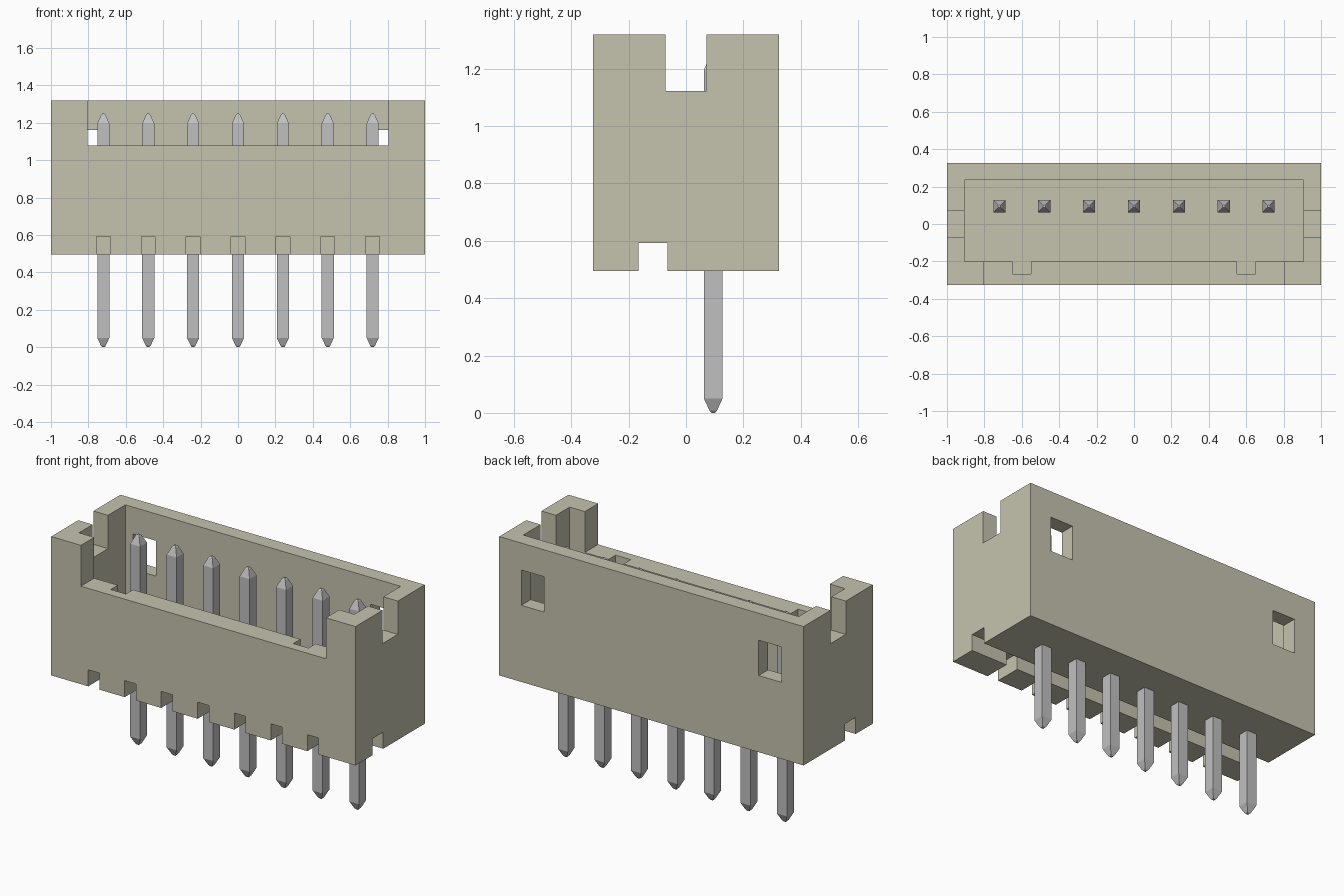
import bpy
import bmesh

cube = bpy.data.objects.get("Cube")
if cube:
    bpy.data.objects.remove(cube, do_unlink=True)


def make_material(name, color):
    mat = bpy.data.materials.new(name)
    mat.use_nodes = True
    mat.diffuse_color = color
    mat.node_tree.nodes["Principled BSDF"].inputs["Base Color"].default_value = color
    return mat


beige = make_material("beige plastic", (0.56, 0.55, 0.43, 1))
grey = make_material("grey metal", (0.53, 0.53, 0.53, 1))


def link_mesh(name, bm, mat):
    bmesh.ops.recalc_face_normals(bm, faces=bm.faces)
    mesh = bpy.data.meshes.new(name)
    bm.to_mesh(mesh)
    bm.free()
    mesh.materials.append(mat)
    obj = bpy.data.objects.new(name, mesh)
    bpy.context.collection.objects.link(obj)
    return obj


def box(name, x, y, z, mat=beige):
    bm = bmesh.new()
    bmesh.ops.create_cube(bm, size=1)
    for v in bm.verts:
        for i, (lo, hi) in enumerate((x, y, z)):
            v.co[i] = hi if v.co[i] > 0 else lo
    return link_mesh(name, bm, mat)


def cut(target, x, y, z):
    cutter = box("cutter", x, y, z)
    cutter.hide_render = True
    mod = target.modifiers.new("cut", 'BOOLEAN')
    mod.operation = 'DIFFERENCE'
    mod.solver = 'EXACT'
    mod.object = cutter
    bpy.ops.object.select_all(action='DESELECT')
    bpy.context.view_layer.objects.active = target
    target.select_set(True)
    bpy.ops.object.modifier_apply(modifier=mod.name)
    bpy.data.objects.remove(cutter, do_unlink=True)


BOTTOM, TOP, FLOOR = 0.495, 1.32, 0.70
PIN_Y, PITCH = 0.095, 0.24
pin_xs = [(i - 3) * PITCH for i in range(7)]

# Housing: open box with a low front wall
housing = box("housing", (-1, 1), (-0.325, 0.325), (BOTTOM, TOP))
cut(housing, (-0.905, 0.905), (-0.2, 0.235), (FLOOR, 1.5))
cut(housing, (-0.805, 0.805), (-0.5, -0.1), (1.077, 1.5))

# Slots in the end walls, keyways in the front wall, windows in the back wall
for s in (-1, 1):
    cut(housing, sorted((s * 0.85, s * 1.2)), (-0.072, 0.072), (1.122, 1.5))
    cut(housing, sorted((s * 0.55, s * 0.65)), (-0.267, -0.1), (FLOOR, 1.5))
    cut(housing, sorted((s * 0.705, s * 0.855)), (0.15, 0.5), (0.95, 1.16))

# Groove along the underside, with a notch to the front at each pin
cut(housing, (-1.2, 1.2), (-0.165, -0.065), (0.3, 0.593))
for x in pin_xs:
    cut(housing, (x - 0.037, x + 0.037), (-0.5, -0.12), (0.3, 0.593))


# Pins: square section with tapered, slightly blunted ends
PROFILE = [(0, 0.006), (0.008, 0.013), (0.05, 0.0325),
           (1.195, 0.0325), (1.24, 0.013), (1.248, 0.006)]


def pin(name, x):
    bm = bmesh.new()
    rings = [[bm.verts.new((x + sx * r, PIN_Y + sy * r, z))
              for sx, sy in ((-1, -1), (1, -1), (1, 1), (-1, 1))]
             for z, r in PROFILE]
    for a, b in zip(rings, rings[1:]):
        for i in range(4):
            j = (i + 1) % 4
            bm.faces.new((a[i], a[j], b[j], b[i]))
    bm.faces.new(rings[0])
    bm.faces.new(rings[-1])
    return link_mesh(name, bm, grey)


for n, x in enumerate(pin_xs, 1):
    pin(f"pin_{n}", x)
